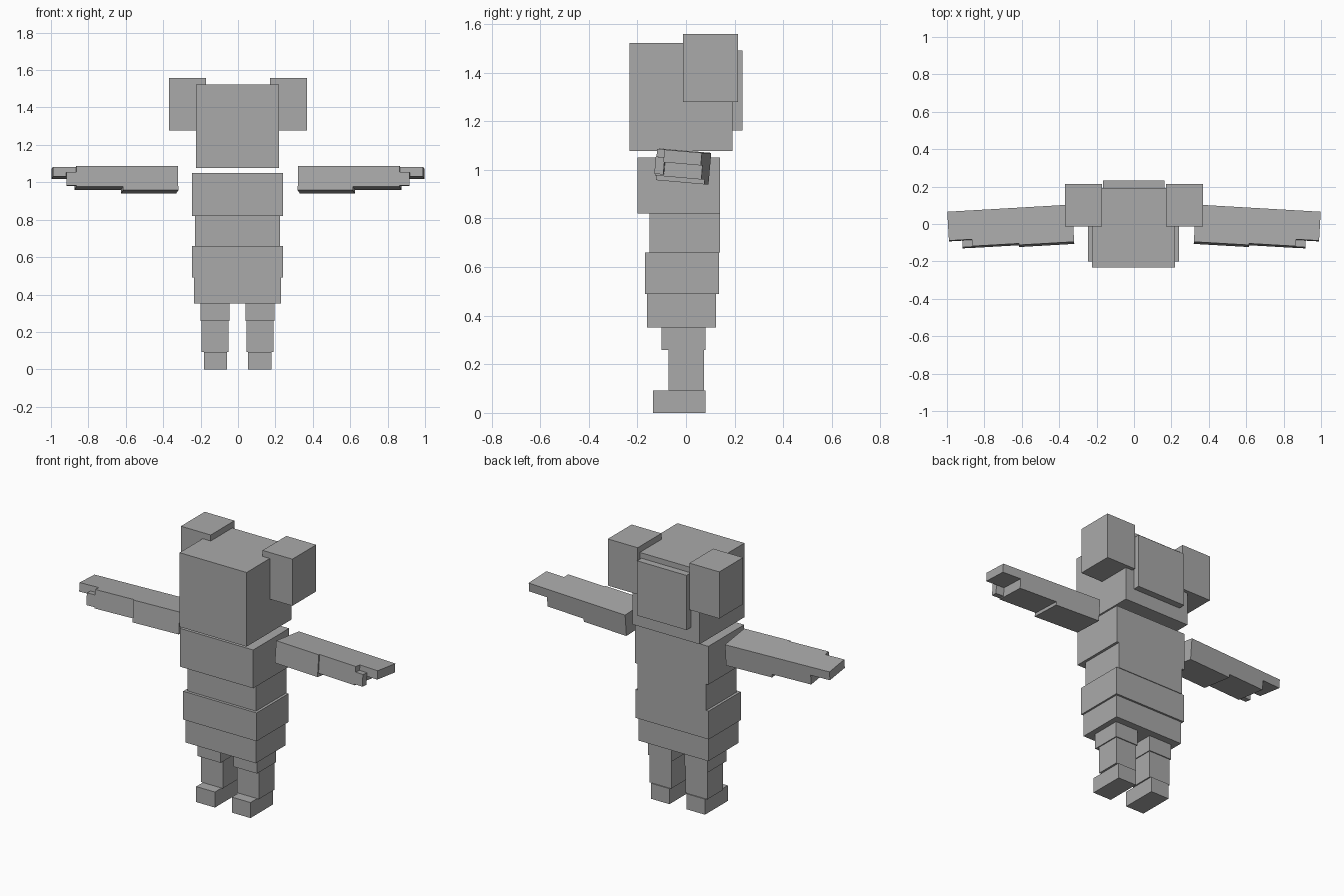
import bpy, math
from mathutils import Matrix, Vector

if "Cube" in bpy.data.objects:
    bpy.data.objects.remove(bpy.data.objects["Cube"])

grey = bpy.data.materials.new("plain_grey")
grey.diffuse_color = (0.4, 0.4, 0.4, 1)
grey.use_nodes = True
grey.node_tree.nodes["Principled BSDF"].inputs["Base Color"].default_value = grey.diffuse_color


def box(name, x, y, z, frame=Matrix()):
    """Box spanning the given x, y and z ranges inside a local frame."""
    verts = [frame @ Vector((a, b, c)) for c in z for b in y for a in x]
    faces = [(0, 2, 3, 1), (4, 5, 7, 6), (0, 1, 5, 4),
             (2, 6, 7, 3), (0, 4, 6, 2), (1, 3, 7, 5)]
    mesh = bpy.data.meshes.new(name)
    mesh.from_pydata(verts, [], faces)
    mesh.materials.append(grey)
    ob = bpy.data.objects.new(name, mesh)
    bpy.context.collection.objects.link(ob)
    return ob


def mirrored(name, x, y, z, frame=Matrix(), centre=0.0):
    """Box on the +x side plus its reflection about x = centre."""
    box(name + "_left", x, y, z, frame)
    ob = box(name + "_right", x, y, z, frame)
    for v in ob.data.vertices:
        v.co.x = 2 * centre - v.co.x
    ob.data.flip_normals()


# Head, panel on its back, and ears
box("head", (-0.225, 0.22), (-0.233, 0.192), (1.077, 1.522))
box("head_back_panel", (-0.167, 0.162), (0.19, 0.233), (1.162, 1.49))
mirrored("ear", (0.172, 0.37), (-0.013, 0.213), (1.278, 1.558))

# Stacked torso
box("chest", (-0.246, 0.241), (-0.2, 0.14), (0.82, 1.05))
box("waist", (-0.23, 0.225), (-0.151, 0.14), (0.66, 0.82))
box("hips", (-0.246, 0.241), (-0.168, 0.136), (0.49, 0.66))
box("lower_body", (-0.235, 0.23), (-0.16, 0.124), (0.352, 0.49))

# Legs
mirrored("thigh", (0.041, 0.196), (-0.1, 0.08), (0.258, 0.352), centre=-0.002)
mirrored("shin", (0.046, 0.19), (-0.073, 0.074), (0.093, 0.258), centre=-0.002)
mirrored("foot", (0.054, 0.178), (-0.136, 0.08), (0, 0.093), centre=-0.002)

# Arms: frame starts at the front top corner of the shoulder end,
# swept slightly forward and rolled so the top slopes down to the back
arm = (Matrix.Translation((0.32, -0.095, 1.087))
       @ Matrix.Rotation(math.radians(-3.3), 4, 'Z')
       @ Matrix.Rotation(math.radians(-5), 4, 'X'))
mirrored("upper_arm", (0, 0.295), (0, 0.2), (-0.13, 0), arm)
mirrored("forearm", (0.295, 0.545), (0.008, 0.2), (-0.11, 0), arm)
mirrored("hand", (0.545, 0.668), (0.045, 0.2), (-0.052, 0), arm)
mirrored("thumb", (0.545, 0.597), (0.008, 0.045), (-0.103, -0.032), arm)
